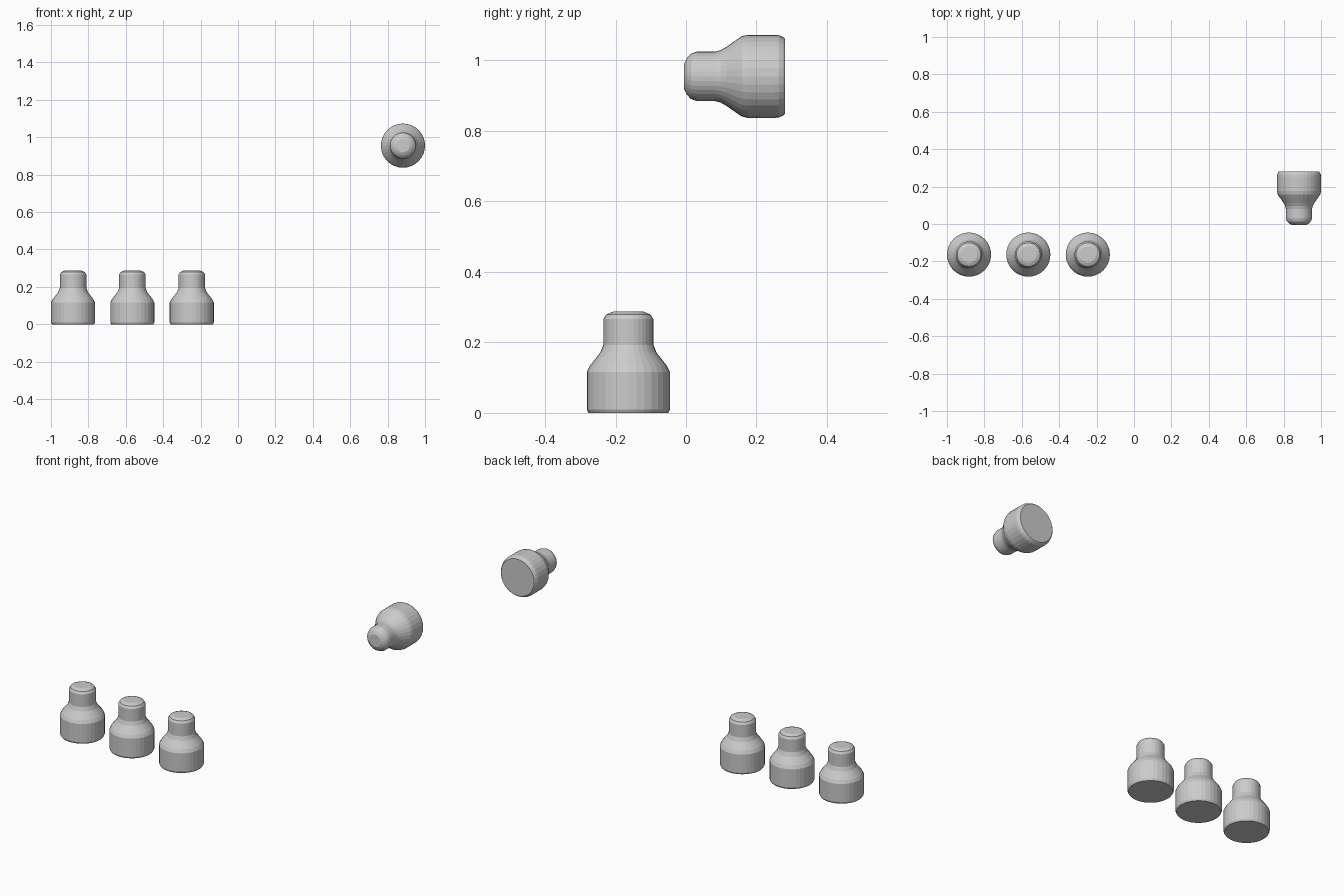
import bpy, bmesh, math
from mathutils import Matrix

if "Cube" in bpy.data.objects:
    bpy.data.objects.remove(bpy.data.objects["Cube"])

SIDES = 32


def lathe(name, profile, matrix):
    """Closed solid of revolution from (radius, height) rings, bottom to top."""
    bm = bmesh.new()
    rings = []
    for r, h in profile:
        rings.append([bm.verts.new((r * math.cos(2 * math.pi * i / SIDES),
                                    r * math.sin(2 * math.pi * i / SIDES), h))
                      for i in range(SIDES)])
    for a, b in zip(rings, rings[1:]):
        for i in range(SIDES):
            j = (i + 1) % SIDES
            bm.faces.new((a[i], a[j], b[j], b[i]))
    bm.faces.new(rings[0][::-1])
    bm.faces.new(rings[-1])
    bm.transform(matrix)
    mesh = bpy.data.meshes.new(name)
    bm.to_mesh(mesh)
    bm.free()
    obj = bpy.data.objects.new(name, mesh)
    bpy.context.collection.objects.link(obj)
    return obj


# Standing bottles: chamfered foot, straight body, sloped shoulder, capped neck
standing = [(0.113, 0), (0.118, 0.010), (0.118, 0.116), (0.109, 0.134),
            (0.080, 0.171), (0.071, 0.193), (0.071, 0.266), (0.063, 0.279),
            (0.044, 0.287)]
for n, x in enumerate((-0.882, -0.565, -0.247)):
    lathe(f"standing_bottle_{n + 1}", standing, Matrix.Translation((x, -0.1635, 0)))

# Floating bottle: softer profile, lying along y with its neck to the front
lying = [(0.106, 0), (0.111, 0.005), (0.117, 0.018), (0.118, 0.030), (0.118, 0.106),
         (0.114, 0.123), (0.104, 0.138), (0.083, 0.168), (0.074, 0.184),
         (0.070, 0.200), (0.070, 0.251), (0.064, 0.268), (0.052, 0.279),
         (0.036, 0.287)]
lathe("lying_bottle", lying,
      Matrix.Translation((0.882, 0.2815, 0.955)) @ Matrix.Rotation(math.pi / 2, 4, 'X'))
